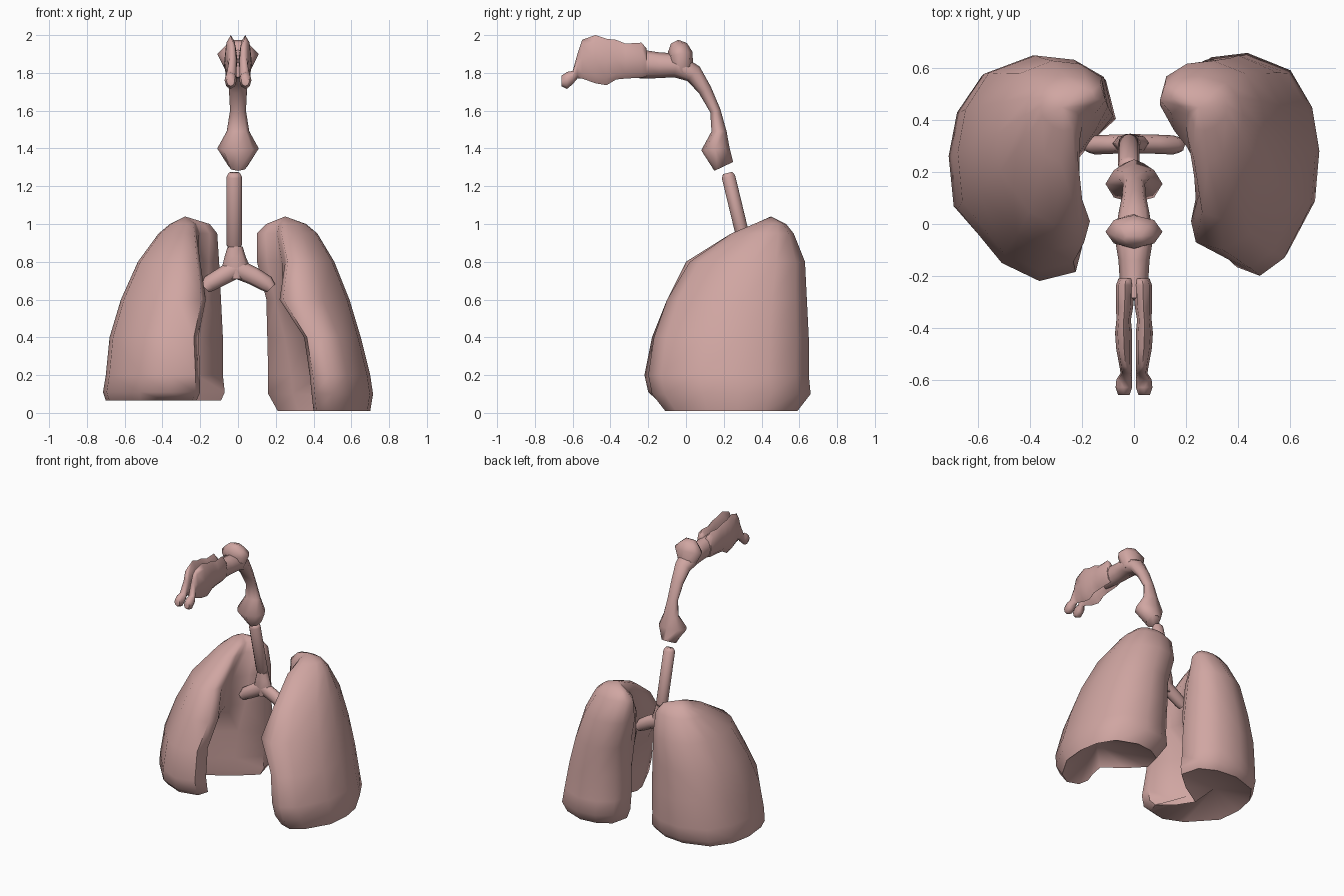
import bpy, bmesh, math
from mathutils import Vector

mat = bpy.data.materials.new("tissue")
mat.diffuse_color = (0.63, 0.38, 0.36, 1)


def loft(name, rings, bottom=None, top=None, angle=65):
    """Skin a list of equal-length rings; ends close to a tip point or a flat cap."""
    bm = bmesh.new()
    vr = [[bm.verts.new(p) for p in r] for r in rings]
    n = len(vr[0])
    for a, b in zip(vr, vr[1:]):
        for i in range(n):
            j = (i + 1) % n
            bm.faces.new((a[i], a[j], b[j], b[i]))
    for ring, tip in ((vr[0], bottom), (vr[-1], top)):
        if tip is None:
            bm.faces.new(ring)
        else:
            t = bm.verts.new(tip)
            for i in range(n):
                bm.faces.new((ring[i], ring[(i + 1) % n], t))
    bmesh.ops.recalc_face_normals(bm, faces=bm.faces)
    me = bpy.data.meshes.new(name)
    bm.to_mesh(me)
    bm.free()
    me.materials.append(mat)
    ob = bpy.data.objects.new(name, me)
    bpy.context.collection.objects.link(ob)
    bpy.ops.object.select_all(action='DESELECT')
    ob.select_set(True)
    bpy.context.view_layer.objects.active = ob
    bpy.ops.object.shade_smooth_by_angle(angle=math.radians(angle))
    return ob


def tube(name, path, side=(1, 0, 0), sides=8):
    """Elliptical tube; path items are x, y, z, half width along side, half depth."""
    pts = [Vector(p[:3]) for p in path]
    side = Vector(side)
    rings = []
    for i, p in enumerate(path):
        t = (pts[min(i + 1, len(pts) - 1)] - pts[max(i - 1, 0)]).normalized()
        up = t.cross(side).normalized()
        rings.append([pts[i] + side * p[3] * math.cos(k * math.tau / sides)
                      + up * p[4] * math.sin(k * math.tau / sides) for k in range(sides)])
    return loft(name, rings)


def lung(name, s, levels, bottom, top):
    """Kidney-shaped rings: z, inner back x, notch x, inner front x, outer x, front y, back y."""
    rings = []
    for z, xb, xn, xf, xo, y0, y1 in levels:
        h, w, f = y1 - y0, xo - xb, xo - xf
        ring = [(xb + .06 * w, y1 - .1 * h), (xb, y1 - .28 * h),
                (xb + .45 * (xn - xb), y1 - .44 * h), (xn, y1 - .58 * h),
                (xn + .4 * (xf - xn), y1 - .73 * h), (xf, y1 - .85 * h),
                (xf + .05 * f, y0 + .04 * h), (xf + .33 * f, y0),
                (xf + .62 * f, y0 + .08 * h),
                (xo - .03 * w, y0 + .32 * h), (xo, y0 + .55 * h),
                (xo - .05 * w, y0 + .75 * h), (xo - .2 * w, y0 + .92 * h),
                (xo - .5 * w, y1), (xo - .75 * w, y1 - .02 * h)]
        rings.append([(s * x, y, z) for x, y in ring])
    return loft(name, rings, bottom, top, 60)


# Lungs, crescent-shaped low down and hollowed underneath
lung("lung_left", -1, [
    (.065, .09, .40, .22, .70, -.15, .60),
    (.11, .07, .40, .20, .715, -.20, .64),
    (.20, .08, .39, .20, .70, -.22, .65),
    (.40, .08, .34, .21, .68, -.18, .65),
    (.60, .09, .25, .17, .62, -.10, .64),
    (.80, .10, .22, .20, .53, .00, .63),
    (.95, .11, .20, .22, .42, .24, .57),
    (1.0, .15, .22, .23, .36, .36, .53)], (-.50, .25, .17), (-.28, .45, 1.04))
lung("lung_right", 1, [
    (.01, .21, .45, .40, .70, -.11, .59),
    (.10, .16, .45, .39, .715, -.18, .66),
    (.20, .16, .43, .38, .70, -.20, .65),
    (.40, .155, .36, .35, .65, -.17, .65),
    (.60, .15, .25, .22, .59, -.10, .64),
    (.80, .10, .22, .25, .51, .02, .63),
    (.95, .10, .20, .22, .42, .24, .57),
    (1.0, .15, .21, .23, .36, .36, .53)], (.54, .25, .14), (.25, .45, 1.04))

# Windpipe with rounded ends
tube("windpipe", [(-.02, .317, .87, .03, .025), (-.02, .312, .89, .041, .036),
                  (-.02, .225, 1.25, .041, .036), (-.02, .22, 1.27, .03, .025)], sides=12)

# Forked bronchi
tube("bronchus_stem", [(-.01, .31, .71, .05, .032), (-.01, .31, .77, .075, .037),
                       (-.015, .312, .83, .055, .037), (-.015, .312, .88, .04, .035)])
for s, n in ((-1, "left"), (1, "right")):
    tube("bronchus_" + n, [(-.01, .31, .765, .037, .052), (s * .08, .308, .725, .037, .048),
                           (s * .15, .305, .685, .037, .044), (s * .175, .305, .66, .03, .03)],
         side=(0, 1, 0))

# Throat from voice box up to the back of the nasal cavity, then forward
tube("throat", [(0, .20, 1.305, .05, .055), (0, .155, 1.40, .11, .075),
                (0, .175, 1.49, .06, .04), (0, .155, 1.60, .042, .028),
                (0, .10, 1.71, .048, .036), (0, .04, 1.795, .06, .05),
                (0, -.05, 1.84, .075, .065), (0, -.14, 1.84, .06, .068),
                (0, -.22, 1.845, .055, .075), (0, -.29, 1.85, .05, .075)])

# Sinus lobe above the throat
tube("rear_sinus", [(0, -.02, 1.80, .06, .06), (0, -.03, 1.90, .11, .065),
                    (0, -.045, 1.935, .075, .055), (0, -.06, 1.965, .04, .022)])

# Paired nasal passages: y, low z, high z, centre x, half width
nasal = [(-.21, 1.78, 1.93, .03, .03), (-.235, 1.775, 1.96, .035, .034),
         (-.32, 1.77, 1.955, .036, .033), (-.37, 1.765, 1.975, .04, .028),
         (-.42, 1.735, 1.98, .040, .033), (-.48, 1.745, 2.0, .038, .031),
         (-.55, 1.77, 1.975, .032, .024), (-.575, 1.77, 1.90, .030, .022),
         (-.60, 1.74, 1.81, .038, .030), (-.63, 1.715, 1.805, .039, .032),
         (-.66, 1.73, 1.785, .039, .022)]
for s, n in ((-1, "left"), (1, "right")):
    loft("nasal_passage_" + n, [
        [(s * (x + a * math.cos(k * math.tau / 8)), y,
          (lo + hi) / 2 + (hi - lo) / 2 * math.sin(k * math.tau / 8)) for k in range(8)]
        for y, lo, hi, x, a in nasal])
